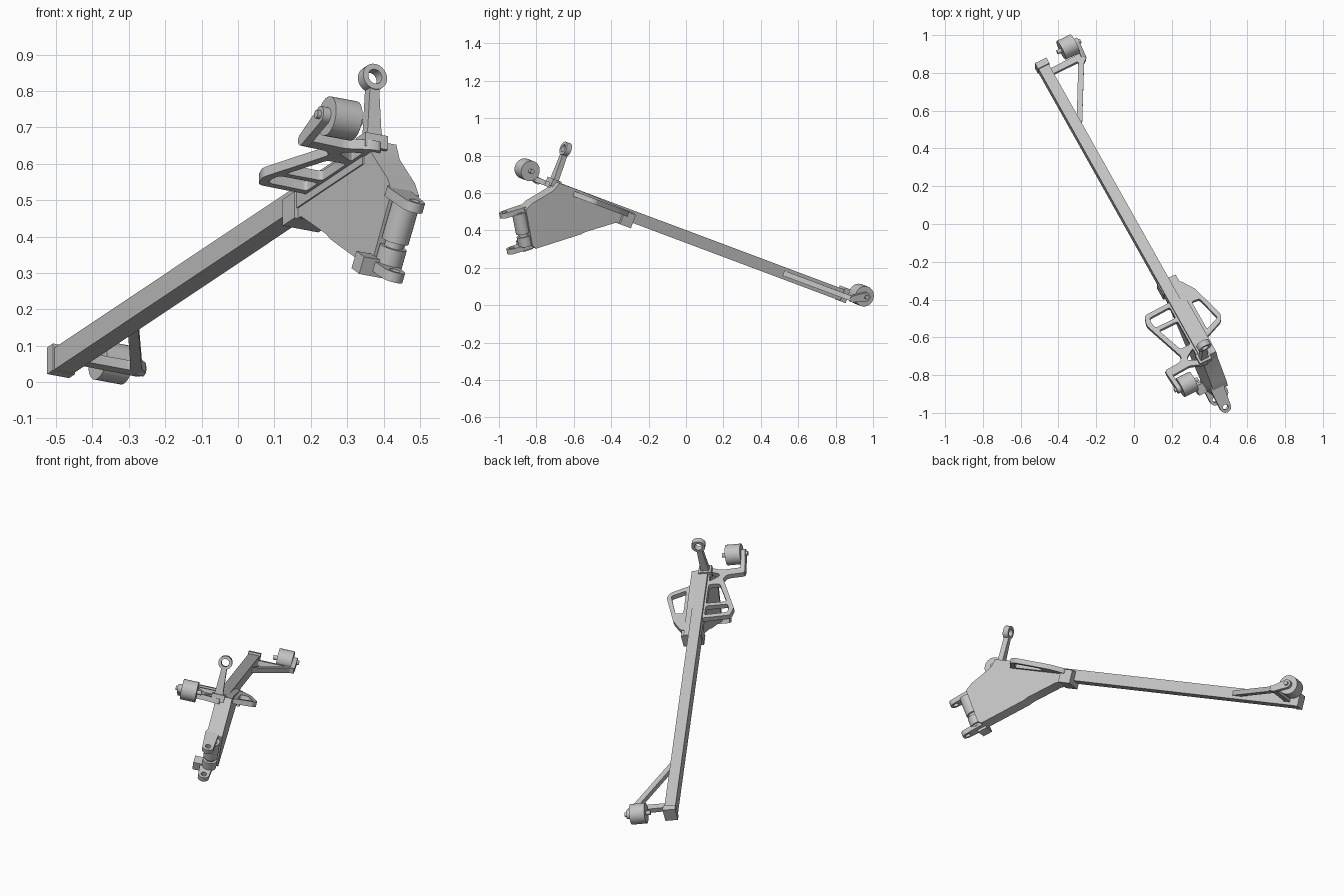
import bpy, bmesh, math
from math import cos, sin, pi, radians
from mathutils import Vector, Matrix

if "Cube" in bpy.data.objects:
    bpy.data.objects.remove(bpy.data.objects["Cube"])

# Single material
GREY = (0.55, 0.55, 0.55, 1)
mat = bpy.data.materials.new("plain grey")
mat.use_nodes = True
mat.diffuse_color = GREY
mat.node_tree.nodes["Principled BSDF"].inputs["Base Color"].default_value = GREY

# Assembly frame: X across the beam, Y along it towards the hinge, Z up
heading, pitch, roll = radians(-60.7), radians(18.1), radians(10)
flat = Vector((cos(heading), sin(heading), 0))
side = Vector((sin(heading), -cos(heading), 0))
along = flat * cos(pitch) + Vector((0, 0, sin(pitch)))
up = side.cross(along)
across = side * cos(roll) + up * sin(roll)
up = across.cross(along)
BASE = Matrix.Translation((-0.013, -0.007, 0.37)) @ Matrix((across, along, up)).transposed().to_4x4()

# Profile planes: flat plates, side plates (along, up) and end plates (across, up)
FLAT = BASE
SIDE = BASE @ Matrix(((0, 0, 1), (1, 0, 0), (0, 1, 0))).to_4x4()
END = BASE @ Matrix(((1, 0, 0), (0, 0, -1), (0, 1, 0))).to_4x4()
HINGE = BASE @ Matrix.Translation((-0.015, 0.93, -0.265)) @ Matrix.Rotation(radians(-35.3), 4, 'X')


def finish(name, mesh, frame):
    bm = bmesh.new()
    bm.from_mesh(mesh)
    bmesh.ops.remove_doubles(bm, verts=bm.verts, dist=0.00005)
    bmesh.ops.recalc_face_normals(bm, faces=bm.faces)
    bm.to_mesh(mesh)
    bm.free()
    mesh.materials.clear()
    mesh.materials.append(mat)
    ob = bpy.data.objects.new(name, mesh)
    ob.matrix_world = frame
    bpy.context.collection.objects.link(ob)
    bpy.ops.object.select_all(action='DESELECT')
    ob.select_set(True)
    bpy.context.view_layer.objects.active = ob
    bpy.ops.object.shade_smooth_by_angle(angle=radians(35))
    return ob


def circle(x, y, r, n=28):
    return [(x + r * cos(2 * pi * i / n), y + r * sin(2 * pi * i / n)) for i in range(n)]


def link(a, b, ra, rb, n=12):
    """Outline of a bar with round ends."""
    t = math.atan2(b[1] - a[1], b[0] - a[0])
    ends = ((a, ra, t + pi / 2), (b, rb, t - pi / 2))
    return [(c[0] + r * cos(s + pi * i / n), c[1] + r * sin(s + pi * i / n))
            for c, r, s in ends for i in range(n + 1)]


def fillet(points, r, n=4):
    """Round every corner of an outline."""
    out = []
    for i, p in enumerate(points):
        p, a, b = (Vector(q) for q in (p, points[i - 1], points[(i + 1) % len(points)]))
        s = p + (a - p).normalized() * min(r, (a - p).length * 0.45)
        e = p + (b - p).normalized() * min(r, (b - p).length * 0.45)
        for k in range(n + 1):
            t = k / n
            out.append(tuple(s * (1 - t) ** 2 + p * 2 * t * (1 - t) + e * t * t))
    return out


def plate(name, loops, thick, offset=0, frame=FLAT):
    """Extrude an outline; further loops become holes."""
    curve = bpy.data.curves.new(name, 'CURVE')
    curve.dimensions = '2D'
    curve.fill_mode = 'BOTH'
    curve.extrude = thick / 2
    for pts in loops:
        sp = curve.splines.new('POLY')
        sp.points.add(len(pts) - 1)
        for p, q in zip(sp.points, pts):
            p.co = (q[0], q[1], 0, 1)
        sp.use_cyclic_u = True
    tmp = bpy.data.objects.new(name + "_profile", curve)
    bpy.context.collection.objects.link(tmp)
    dg = bpy.context.evaluated_depsgraph_get()
    mesh = bpy.data.meshes.new_from_object(tmp.evaluated_get(dg))
    bpy.data.objects.remove(tmp)
    return finish(name, mesh, frame @ Matrix.Translation((0, 0, offset)))


def box(name, lo, hi, frame=FLAT):
    pts = [(lo[0], lo[1]), (hi[0], lo[1]), (hi[0], hi[1]), (lo[0], hi[1])]
    return plate(name, [pts], hi[2] - lo[2], (lo[2] + hi[2]) / 2, frame)


# Main beam with end cap
box("main_beam", (-0.03, -1.02, -0.032), (0.03, 0.82, 0.032))
box("beam_end_cap", (-0.034, -1.035, -0.034), (0.034, -1.0, 0.044))

# Deep hinge housing and its rear collar
housing = [(0.36, 0.02), (0.36, -0.05), (0.45, -0.063), (0.60, -0.165), (0.62, -0.185),
           (0.845, -0.342), (0.87, -0.335), (0.985, -0.165), (0.96, -0.12), (0.87, -0.02), (0.85, 0.03), (0.72, 0.032)]
plate("hinge_housing", [housing], 0.085, -0.017, SIDE)
box("beam_collar", (-0.075, 0.36, -0.062), (0.036, 0.43, 0.015))

# Open side frames lying level with the beam
right_frame = [(0, 0.485), (0.18, 0.49), (0.197, 0.545), (0.115, 0.785), (0.135, 0.81),
               (0.228, 0.815), (0.228, 0.86), (0.1, 0.852), (0.03, 0.88), (0, 0.88)]
frame_holes = [[(0.04, 0.60), (0.152, 0.60), (0.10, 0.745), (0.04, 0.745)],
               [(0.04, 0.51), (0.163, 0.515), (0.168, 0.545), (0.16, 0.578), (0.04, 0.578)],
               [(0.04, 0.772), (0.092, 0.805), (0.092, 0.822), (0.04, 0.845)]]
plate("right_side_frame", [fillet(right_frame, 0.015)] + [fillet(h, 0.012) for h in frame_holes], 0.028, 0.004)
left_frame = [(0, 0.39), (-0.08, 0.405), (-0.128, 0.48), (-0.182, 0.67), (-0.165, 0.705), (-0.03, 0.76), (0, 0.76)]
left_hole = [(-0.078, 0.535), (-0.122, 0.54), (-0.157, 0.675), (-0.15, 0.682), (-0.078, 0.71)]
plate("left_side_frame", [fillet(left_frame, 0.015), fillet(left_hole, 0.012)], 0.028, 0.004)

# Lower roller bracket: cross bar and diagonal strut
lower_bracket = [(0, -0.98), (-0.225, -0.985), (-0.228, -0.945), (-0.205, -0.93), (-0.03, -0.62), (0, -0.62)]
bracket_hole = [(-0.03, -0.948), (-0.18, -0.948), (-0.03, -0.68)]
plate("lower_roller_bracket", [fillet(lower_bracket, 0.01), fillet(bracket_hole, 0.01)], 0.028, 0.0)

# Rollers, each with an outer arm and axle bolt
for name, sign, root, hub in (("upper", 1, 0.835, 0.945), ("lower", -1, -0.965, -1.037)):
    v = 0.036
    plate(name + "_roller", [circle(hub, v, 0.055, 40)], 0.082, sign * 0.165, SIDE)
    plate(name + "_roller_arm", [link((root, 0), (hub, v), 0.017, 0.024)], 0.024, sign * 0.217, SIDE)
    plate(name + "_roller_bolt", [circle(hub, v, 0.012, 16)], 0.14, sign * 0.17, SIDE)

# Upright eye rod
plate("eye_ring", [circle(0.015, 0.212, 0.037), circle(0.015, 0.212, 0.021)], 0.032, -0.85, END)
stem = [(-0.013, 0.01), (0.043, 0.01), (0.036, 0.06), (0.029, 0.185), (0.001, 0.185), (-0.006, 0.06)]
plate("eye_stem", [stem], 0.03, -0.848, END)
box("eye_foot", (-0.02, 0.82, 0.0), (0.05, 0.875, 0.04))

# Hinge knuckles, pin and clevis lugs
for name, lo, hi in (("upper", -0.018, 0.095), ("lower", -0.09, -0.036)):
    plate(name + "_knuckle", [circle(0, 0.012, 0.038)], hi - lo, (lo + hi) / 2, HINGE)
plate("hinge_pin", [circle(0, 0.012, 0.026)], 0.2, 0, HINGE)
for name, level in (("upper", 0.106), ("lower", -0.097)):
    lug = link((0.014, -0.02), (0.014, 0.087), 0.036, 0.03)
    plate(name + "_clevis_lug", [lug, circle(0.014, 0.087, 0.015)], 0.028, level, HINGE)
box("stop_block", (0.01, -0.03, -0.125), (0.085, 0.025, -0.075), HINGE)
